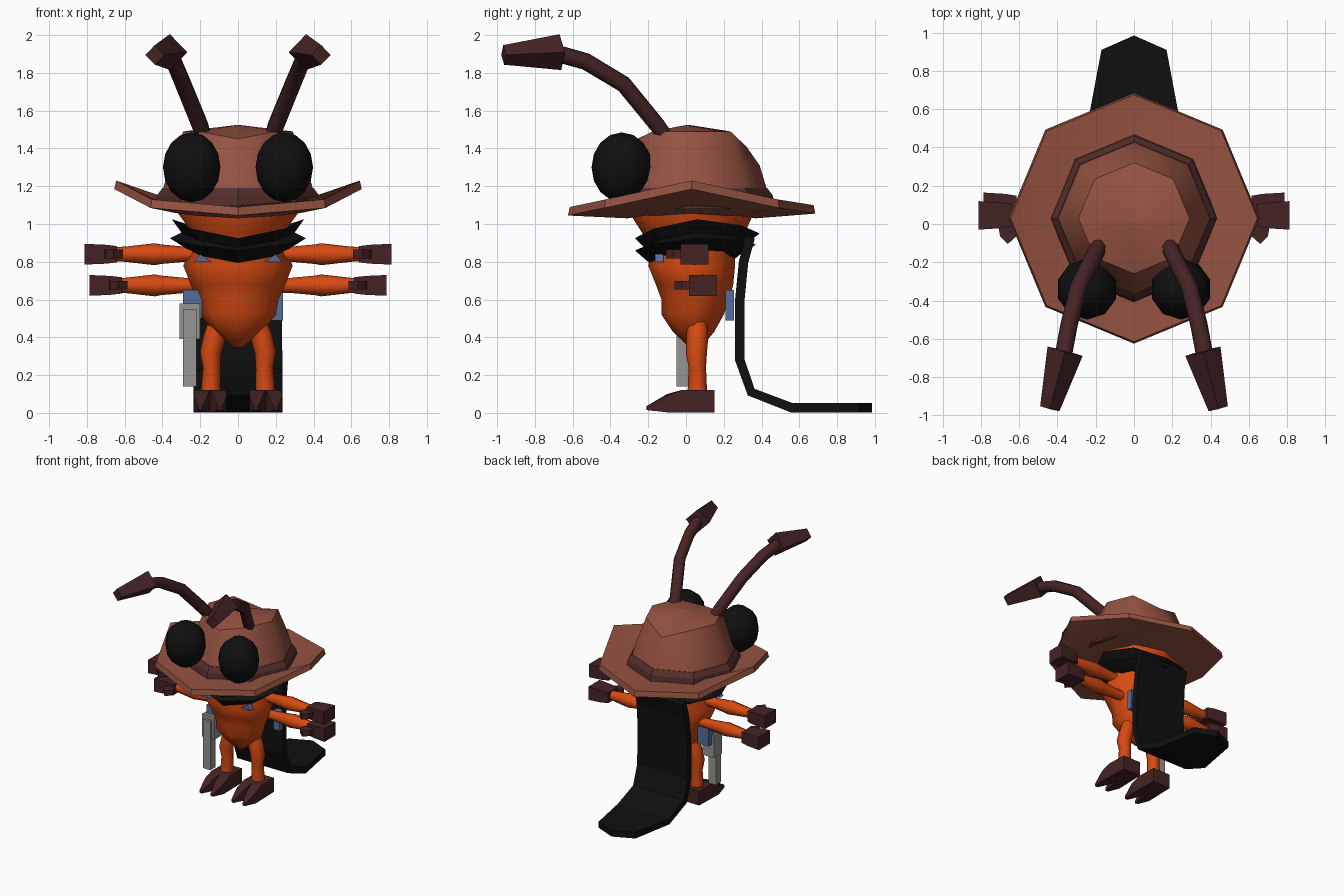
import bpy, bmesh, math
from mathutils import Vector

if "Cube" in bpy.data.objects:
    bpy.data.objects.remove(bpy.data.objects["Cube"])


def colour(name, r, g, b):
    m = bpy.data.materials.new(name)
    m.diffuse_color = (r, g, b, 1)
    m.use_nodes = True
    m.node_tree.nodes["Principled BSDF"].inputs["Base Color"].default_value = m.diffuse_color
    return m


ORANGE = colour("orange skin", .68, .068, .006)
RUST = colour("rust felt", .30, .085, .053)
BAND = colour("dark band", .09, .027, .024)
MAROON = colour("dark maroon", .06, .017, .018)
BLACK = colour("black", .005, .005, .005)
GREY = colour("grey metal", .30, .30, .29)
BLUE = colour("blue", .09, .15, .33)


def finish(name, bm, mat, smooth=None):
    bmesh.ops.recalc_face_normals(bm, faces=bm.faces)
    me = bpy.data.meshes.new(name)
    bm.to_mesh(me)
    bm.free()
    ob = bpy.data.objects.new(name, me)
    bpy.context.collection.objects.link(ob)
    me.materials.append(mat)
    if smooth:
        bpy.ops.object.select_all(action='DESELECT')
        ob.select_set(True)
        bpy.context.view_layer.objects.active = ob
        bpy.ops.object.shade_smooth_by_angle(angle=math.radians(smooth))
    return ob


def loft(name, rings, mat, smooth=None, closed=False):
    """Skin rings of points; cap the ends, or join them when closed."""
    bm = bmesh.new()
    vs = [[bm.verts.new(p) for p in r] for r in rings]
    n = len(vs[0])
    for a, b in zip(vs, vs[1:] + (vs[:1] if closed else [])):
        for i in range(n):
            bm.faces.new((a[i], a[(i + 1) % n], b[(i + 1) % n], b[i]))
    if not closed:
        bm.faces.new(vs[0])
        bm.faces.new(vs[-1])
    return finish(name, bm, mat, smooth)


def hull(name, pts, mat):
    bm = bmesh.new()
    for p in pts:
        bm.verts.new(p)
    bmesh.ops.convex_hull(bm, input=bm.verts)
    bmesh.ops.dissolve_limit(bm, angle_limit=.02, verts=bm.verts, edges=bm.edges)
    return finish(name, bm, mat)


def box(name, x, y, z, mat):
    return hull(name, [(a, b, c) for a in x for b in y for c in z], mat)


def oval(z, rx, y0, y1, n=8, zs=0.0, zb=0.0):
    """Horizontal ring; zs raises the sides, zb raises the back."""
    out = []
    for i in range(n):
        a = 2 * math.pi * i / n
        c, s = math.cos(a), math.sin(a)
        out.append((rx * c, (y0 + y1) / 2 + (y1 - y0) / 2 * s,
                    z + zs * c * c + zb * max(s, 0)))
    return out


def tube(name, path, mat, n=8, turn=0.0, smooth=50):
    """Sweep a round section along (point, radius) pairs."""
    rings = []
    pts = [Vector(p) for p, r in path]
    for i, (p, r) in enumerate(path):
        d = (pts[min(i + 1, len(pts) - 1)] - pts[max(i - 1, 0)]).normalized()
        u = d.cross(Vector((0, 0, 1)) if abs(d.z) < .9 else Vector((0, 1, 0))).normalized()
        v = u.cross(d)
        rings.append([pts[i] + r * (math.cos(t) * u + math.sin(t) * v)
                      for t in (turn + 2 * math.pi * k / n for k in range(n))])
    return loft(name, rings, mat, smooth)


# body and head
loft("body", [oval(.345, .02, .02, .08), oval(.43, .13, -.07, .15),
              oval(.52, .20, -.13, .20), oval(.60, .215, -.13, .23),
              oval(.68, .25, -.16, .25), oval(.78, .29, -.20, .26),
              oval(.86, .25, -.18, .26), oval(.95, .24, -.23, .31),
              oval(1.06, .32, -.30, .36), oval(1.12, .32, -.30, .36)], ORANGE, 55)

# neckerchief with two stacked rims
loft("neckerchief", [oval(.88, .22, -.15, .27, zs=.08),
                     oval(.925, .35, -.27, .39, zs=.10, zb=.025),
                     oval(.875, .30, -.22, .33, zs=.08, zb=.03),
                     oval(.86, .36, -.27, .37, zs=.065, zb=.03),
                     oval(.79, .29, -.19, .30, zs=.09, zb=.06),
                     oval(.80, .20, -.12, .24, zs=.08)], BLACK, 30, closed=True)

# hat brim, curled up at the sides
CY = .03


def brim_ring(r, drop):
    zs = [1.23, 1.13, 1.10, 1.13, 1.23, 1.13, 1.09, 1.13]
    return [(r * math.cos(i * math.pi / 4), CY + r * math.sin(i * math.pi / 4),
             z - drop) for i, z in enumerate(zs)]


loft("hat_brim", [oval(1.10, .38, CY - .38, CY + .38), brim_ring(.645, 0),
                  brim_ring(.655, .045),
                  oval(1.03, .34, CY - .34, CY + .34, zs=.03)], RUST, 25)
loft("hat_band", [oval(z, r, CY - r, CY + r) for z, r in
                  ((1.08, .44), (1.15, .43), (1.19, .40))], BAND)

# hat crown with dented front and back and a raised middle
top = [(x, y, 1.49 - (.08 if i == 2 else .04 if i == 6 else 0))
       for i, (x, y, z) in enumerate(oval(0, .29, CY - .29, CY + .29))]
loft("hat_crown", [oval(1.16, .405, CY - .405, CY + .405),
                   oval(1.31, .36, CY - .36, CY + .36), top,
                   oval(1.524, .01, CY - .03, CY - .01)], RUST, 46)

# cape: side path (y, z, half width) with a pointed hem
cape = [(.34, .93, .22), (.305, .80, .225), (.285, .60, .23), (.285, .28, .235),
        (.345, .11, .235), (.56, .027, .235), (.91, .027, .17)]
bm = bmesh.new()
rows = [[bm.verts.new((w * k, y + (.075 if k == 0 and y > .9 else 0), z))
         for k in (-1, 0, 1)] for y, z, w in cape]
for a, b in zip(rows, rows[1:]):
    for k in (0, 1):
        bm.faces.new((a[k], a[k + 1], b[k + 1], b[k]))
ob = finish("cape", bm, BLACK)
mod = ob.modifiers.new("thickness", 'SOLIDIFY')
mod.thickness = .05
mod.offset = 0

for s, side in ((-1, "left"), (1, "right")):
    # eyes
    bm = bmesh.new()
    bmesh.ops.create_uvsphere(bm, u_segments=10, v_segments=8, radius=1)
    for v in bm.verts:
        v.co = Vector((s * .245 + .16 * v.co.x, -.34 + .16 * v.co.y, 1.30 + .185 * v.co.z))
    finish(side + "_eye", bm, BLACK, 50)

    # antennae with blunt tapered tips
    tube(side + "_antenna", [((s * .17, -.08, 1.42), .043), ((s * .20, -.15, 1.52), .045),
                             ((s * .29, -.33, 1.74), .045), ((s * .34, -.53, 1.86), .045),
                             ((s * .37, -.69, 1.905), .045)], MAROON)
    tube(side + "_antenna_tip", [((s * .36, -.665, 1.91), .095),
                                 ((s * .44, -.965, 1.895), .052)], MAROON, n=4, smooth=None)

    # two pairs of arms and hands
    for z, y, dx, pair in ((.84, .045, 0, "upper"), (.675, .09, -.025, "lower")):
        tube(f"{side}_{pair}_arm", [((s * .15, y, z), .04), ((s * .28, y, z), .04),
                                    ((s * .41, y, z), .052), ((s * .44, y, z), .058),
                                    ((s * .60, y, z), .040), ((s * .66, y, z), .038)], ORANGE)
        hull(f"{side}_{pair}_hand",
             [(s * (x + dx), y + a * r * 1.35, z + b * r)
              for x, r in ((.64, .043), (.70, .05), (.812, .055))
              for a in (-1, 1) for b in (-1, 1)], MAROON)
        hull(f"{side}_{pair}_thumb",
             [(s * (x + dx), y + yy, z + b) for x, yy in
              ((.66, .0), (.71, -.05), (.61, -.105), (.66, -.15), (.70, -.11))
              for b in (-.022, .024)], MAROON)

    # legs
    tube(side + "_leg", [((s * .10, .06, .48), .055), ((s * .125, .06, .40), .058),
                         ((s * .145, .055, .32), .056), ((s * .14, .06, .24), .046),
                         ((s * .145, .06, .10), .052)], ORANGE)

    # boots split into two toes
    for t in (-1, 1):
        c = s * .147
        pts = [(c + t * x, y, z) for x, y, h in
               ((-.001, .15, .12), (.08, .15, .12), (-.001, -.02, .122), (.083, -.02, .122),
                (.012, -.10, .10), (.087, -.10, .09), (.04, -.21, .035), (.065, -.205, .035))
               for z in (.015 if y < -.2 else .003, h)]
        hull(f"{side}_boot_{'outer' if t == s else 'inner'}_toe", pts, MAROON)

    # blue cloth showing below the neckerchief
    hull(side + "_chest_cloth", [(s * x, y, z) for x, z in ((.14, .80), (.23, .80), (.20, .84))
                                 for y in (-.165, -.12)], BLUE)

# holstered sidearm and blue hip pieces
box("sidearm_barrel", (-.29, -.22), (-.05, .02), (.14, .55), GREY)
box("sidearm_body", (-.31, -.20), (-.03, .07), (.39, .58), GREY)
box("holster_strap", (-.29, -.19), (.0, .12), (.50, .65), BLUE)
box("hip_cloth", (.18, .238), (.21, .255), (.49, .65), BLUE)
